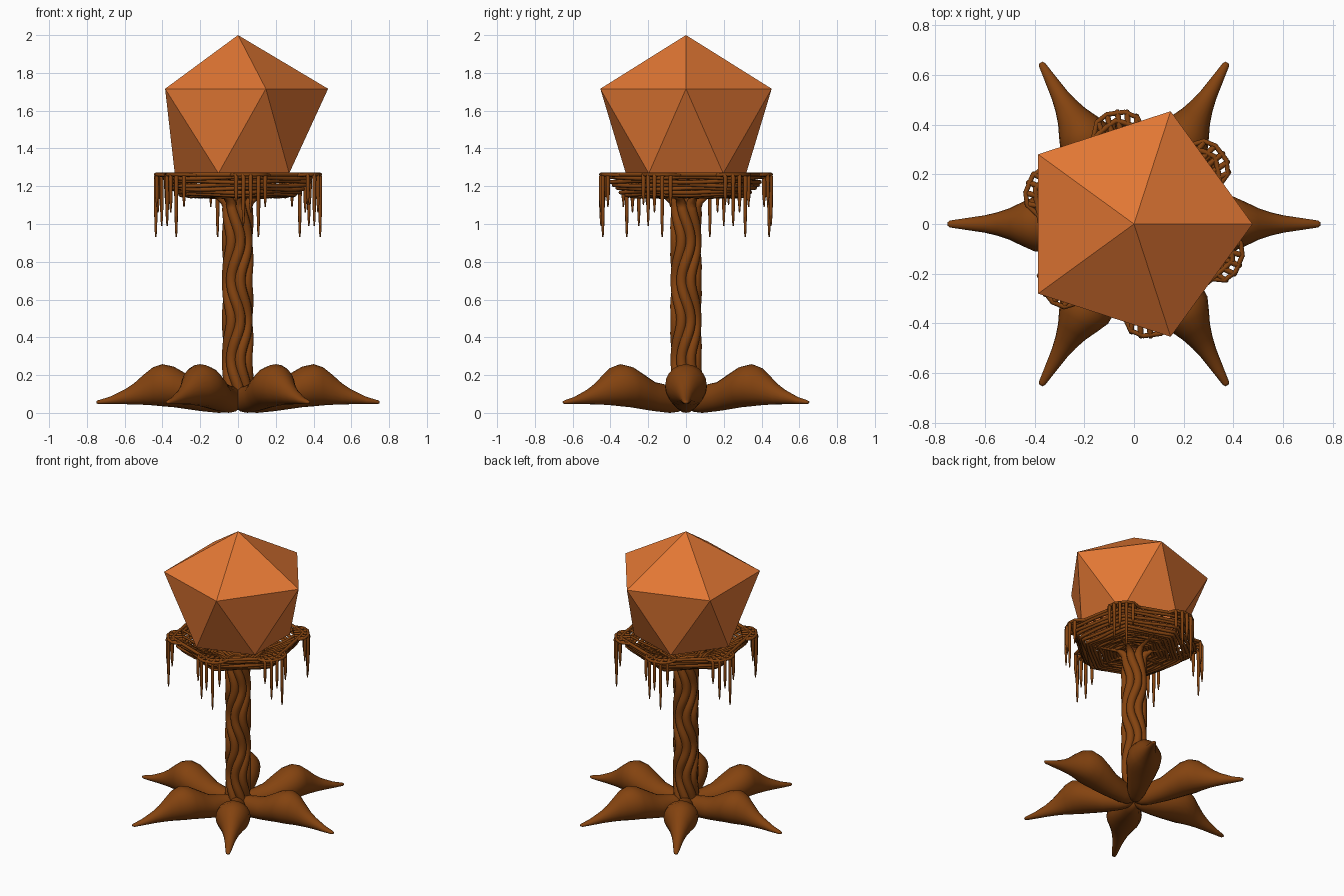
import bpy, bmesh, math, random
from math import sin, cos, pi, radians
from mathutils import Vector

if "Cube" in bpy.data.objects:
    bpy.data.objects.remove(bpy.data.objects["Cube"])

random.seed(4)


def material(name, rgb):
    m = bpy.data.materials.new(name)
    m.diffuse_color = (*rgb, 1)
    m.use_nodes = True
    m.node_tree.nodes["Principled BSDF"].inputs["Base Color"].default_value = m.diffuse_color
    return m


ORANGE = material("orange", (0.76, 0.185, 0.034))
BROWN = material("brown", (0.23, 0.056, 0.005))


def finish(name, mesh, mat):
    mesh.materials.clear()
    mesh.materials.append(mat)
    ob = bpy.data.objects.new(name, mesh)
    bpy.context.collection.objects.link(ob)
    return ob


def tubes(name, paths, depth, cyclic=False):
    """Round tubes along paths of (x, y, z, radius factor), as one mesh."""
    cu = bpy.data.curves.new(name, 'CURVE')
    cu.dimensions = '3D'
    cu.bevel_depth = depth
    cu.bevel_resolution = 2
    cu.use_fill_caps = True
    for path in paths:
        sp = cu.splines.new('POLY')
        sp.points.add(len(path) - 1)
        for p, (x, y, z, r) in zip(sp.points, path):
            p.co = (x, y, z, 1)
            p.radius = r
        sp.use_cyclic_u = cyclic
        sp.use_smooth = True
    tmp = bpy.data.objects.new("tmp", cu)
    bpy.context.collection.objects.link(tmp)
    dg = bpy.context.evaluated_depsgraph_get()
    mesh = bpy.data.meshes.new_from_object(tmp.evaluated_get(dg))
    bpy.data.objects.remove(tmp)
    return finish(name, mesh, BROWN)


def polar(r, a, z, f=1.0):
    return (r * cos(a), r * sin(a), z, f)


# Head: twenty-sided solid, narrower at its lower ring
bm = bmesh.new()
top = bm.verts.new((0, 0, 2))
low = bm.verts.new((0, 0, 1.19))
up = [bm.verts.new(polar(0.477, 2 * pi * k / 5, 1.716)[:3]) for k in range(5)]
dn = [bm.verts.new(polar(0.335, 2 * pi * (k + .5) / 5, 1.268)[:3]) for k in range(5)]
for k in range(5):
    j = (k + 1) % 5
    bm.faces.new((top, up[k], up[j]))
    bm.faces.new((up[k], dn[k], up[j]))
    bm.faces.new((up[j], dn[k], dn[j]))
    bm.faces.new((low, dn[j], dn[k]))
bmesh.ops.recalc_face_normals(bm, faces=bm.faces)
me = bpy.data.meshes.new("head")
bm.to_mesh(me)
bm.free()
finish("head", me, ORANGE)

# Stem: wavy strands that spread out under the collar, around a core
strands = []
for k in range(7):
    path = []
    for i in range(61):
        z = 0.04 + 1.06 * i / 60
        a = 2 * pi * k / 7 + 0.45 * sin(2 * pi * z / 0.42 + 0.5)
        path.append(polar(0.055, a, z))
    path += [polar(0.075, a, 1.125, .8), polar(0.11, a, 1.145, .5), polar(0.28, a, 1.155, .4)]
    strands.append(path)
tubes("stem_strands", strands, 0.029)
tubes("stem_core", [[(0, 0, 0.04, 1), (0, 0, 1.14, 1)]], 0.055)

# Collar: stacked six-cornered rings forming a shallow bowl
CORNERS = [radians(40 + 60 * k) for k in range(6)]


def hex_point(R, a, z):
    """Point at angle a on a hexagon with slightly rounded corners."""
    d = (a - CORNERS[0]) % (pi / 3) - pi / 6
    return polar(R * (0.87 / max(cos(d), 0.875)), a, z)


rings = []
levels = [(0.425, 1.262), (0.415, 1.245), (0.403, 1.225), (0.390, 1.205),
          (0.372, 1.187), (0.350, 1.170), (0.325, 1.156)]
levels += [(0.30 - 0.022 * i, 1.151) for i in range(11)]
for R, z in levels:
    ph = random.uniform(0, 6)
    wob = 0.004 if z < 1.25 else 0
    rings.append([hex_point(R + wob * sin(5 * a + ph), a, z + wob * sin(4 * a + 2 * ph))
                  for a in (2 * pi * i / 72 for i in range(72))])
tubes("collar_rings", rings, 0.011, cyclic=True)

# Collar ribs: from rim inwards over the bowl
ribs = []
for i in range(36):
    a = 2 * pi * i / 36 + 0.03
    ribs.append([hex_point(R, a, z) for R, z in
                 ((0.42, 1.262), (0.36, 1.235), (0.30, 1.20), (0.2, 1.16))])
tubes("collar_ribs", ribs, 0.008)

# Drips: hanging strands clustered at each collar corner
drips, loops = [], []
for a in CORNERS:
    n, t = Vector((cos(a), sin(a))), Vector((-sin(a), cos(a)))

    def at(r, s, z, f=1.0):
        p = n * r + t * s
        return (p.x, p.y, z, f)

    for s, r, end in ((-0.085, .425, 1.10), (-0.05, .448, 0.99), (-0.012, .455, 1.06),
                      (0.03, .452, 0.93), (0.07, .432, 1.09)):
        drips.append([at(0.36, s * .8, 1.258), at(r - .012, s, 1.262),
                      at(r - .003, s, 1.258), at(r, s, 1.245),
                      at(r, s, (1.2 + end) / 2, .85), at(r, s, end + .03, .55),
                      at(r, s, end, .3)])
    loops.append([at(.37, -.10, 1.26), at(.42, -.088, 1.262), at(.45, -.04, 1.262),
                  at(.453, .03, 1.262), at(.43, .075, 1.262), at(.37, .10, 1.26)])
tubes("hanging_drips", drips, 0.0115)
tubes("drip_loops", loops, 0.010)

# Feet: six swollen petals tapering to a point (radius, bottom, top, half width)
PROFILE = [(0.00, .03, .12, .03), (0.05, .005, .14, .05), (0.10, .00, .145, .062),
           (0.20, .01, .165, .080), (0.27, .02, .205, .098), (0.34, .03, .245, .111),
           (0.40, .035, .258, .110), (0.45, .04, .242, .088), (0.50, .043, .202, .064),
           (0.55, .045, .157, .047), (0.60, .046, .124, .035), (0.68, .046, .085, .023),
           (0.74, .046, .067, .014), (0.75, .051, .062, .007)]
N = 20
for k in range(6):
    ang = k * pi / 3
    ca, sa = cos(ang), sin(ang)
    bm = bmesh.new()
    prev = None
    for r, lo, hi, w in PROFILE:
        ring = []
        for i in range(N):
            b = 2 * pi * i / N
            y, z = w * cos(b), (lo + hi) / 2 + (hi - lo) / 2 * sin(b)
            ring.append(bm.verts.new((r * ca - y * sa, r * sa + y * ca, z)))
        if prev:
            for i in range(N):
                j = (i + 1) % N
                bm.faces.new((prev[i], prev[j], ring[j], ring[i]))
        else:
            bm.faces.new(ring)
        prev = ring
    bm.faces.new(prev)
    bmesh.ops.recalc_face_normals(bm, faces=bm.faces)
    for f in bm.faces:
        f.smooth = True
    me = bpy.data.meshes.new("foot")
    bm.to_mesh(me)
    bm.free()
    finish(f"foot_{k + 1}", me, BROWN)
